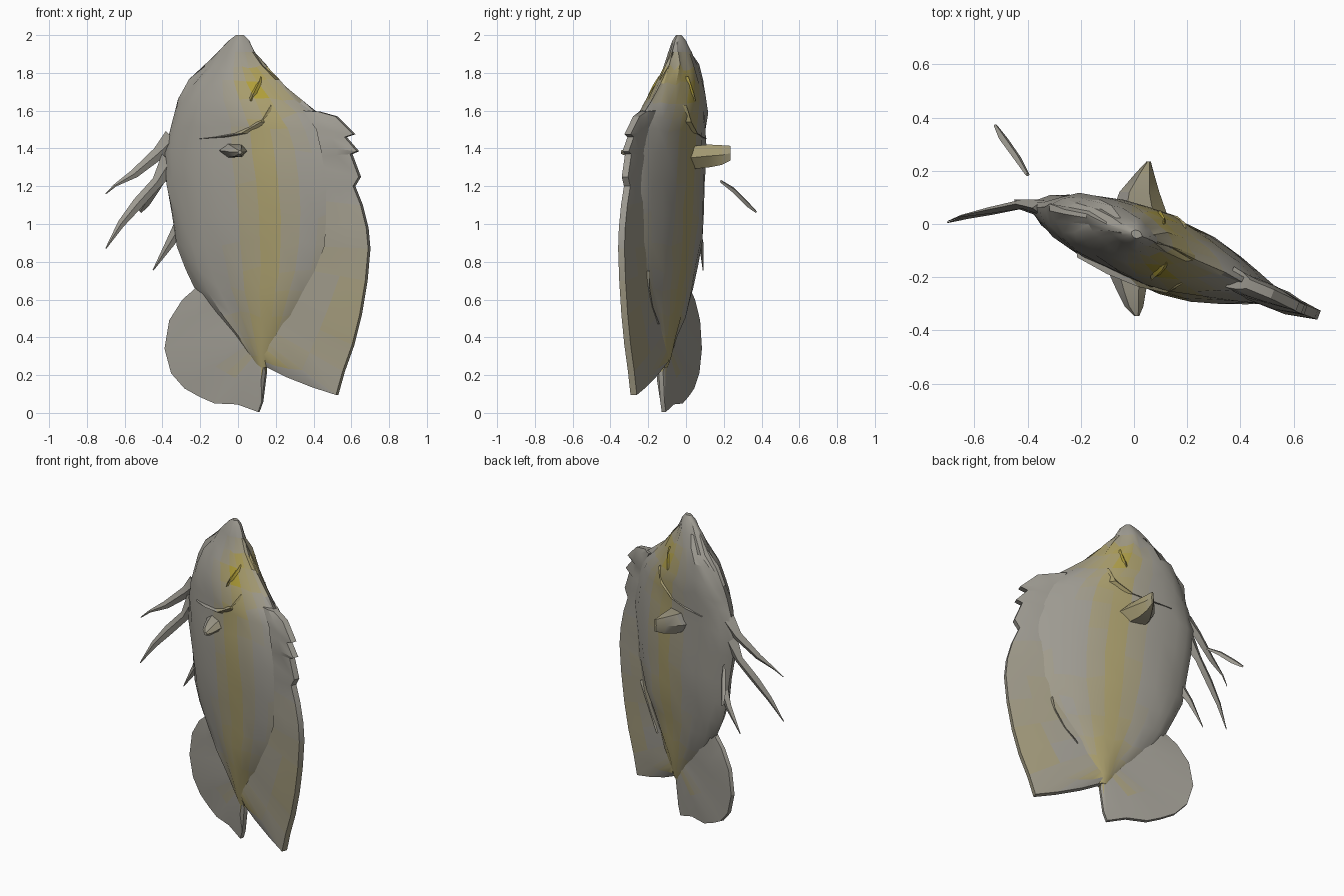
import bpy, bmesh, random
from math import sin, cos, pi, exp
from mathutils import Vector

random.seed(4)
NORMAL = Vector((0.36, 0.93, 0))


def P(x, v, z):
    """Point on the fish's slanted mid-plane, pushed v towards its back side."""
    lean = 0.04 * min(1, max(0, (z - 1.45) / 0.4))
    return Vector((x, -0.075 - 0.385 * x + lean, z)) + NORMAL * v


# Shades from scale grey to yellow
GREY, YELLOW = Vector((0.34, 0.325, 0.285)), Vector((0.43, 0.34, 0.04))
LEVELS = 10
shades = []
for i in range(LEVELS):
    m = bpy.data.materials.new("scale_shade_%d" % i)
    m.diffuse_color = (*GREY.lerp(YELLOW, i / (LEVELS - 1)), 1)
    shades.append(m)


def stripe(c):
    band = 0.6 * exp(-((c.x - 0.15) / 0.12) ** 2) * (0.25 < c.z < 1.85)
    eye = exp(-((c.x - 0.10) / 0.09) ** 2 - ((c.z - 1.73) / 0.12) ** 2)
    dorsal = 0.35 * exp(-((c.x - 0.55) / 0.14) ** 2 - ((c.z - 0.5) / 0.45) ** 2)
    return min(1, max(band, eye, dorsal))


def make(name, verts, faces):
    me = bpy.data.meshes.new(name)
    bm = bmesh.new()
    vs = [bm.verts.new(v) for v in verts]
    for f in faces:
        bm.faces.new([vs[i] for i in f])
    bmesh.ops.recalc_face_normals(bm, faces=bm.faces)
    for f in bm.faces:
        f.material_index = round(stripe(f.calc_center_median()) * (LEVELS - 1))
    bm.to_mesh(me)
    bm.free()
    for m in shades:
        me.materials.append(m)
    ob = bpy.data.objects.new(name, me)
    bpy.context.collection.objects.link(ob)
    bpy.ops.object.select_all(action='DESELECT')
    ob.select_set(True)
    bpy.context.view_layer.objects.active = ob
    bpy.ops.object.shade_smooth_by_angle(angle=0.45)
    return ob


def loft(name, rings):
    n = len(rings[0])
    verts = [v for r in rings for v in r]
    faces = [(k * n + i, k * n + (i + 1) % n, (k + 1) * n + (i + 1) % n, (k + 1) * n + i)
             for k in range(len(rings) - 1) for i in range(n)]
    faces += [tuple(range(n)), tuple(range(len(verts) - n, len(verts)))]
    return make(name, verts, faces)


# Body: lens-shaped sections (z, left x, right x, half thickness)
rows = [(2.0, -0.01, 0.03, 0.015), (1.97, -0.05, 0.06, 0.035), (1.91, -0.105, 0.09, 0.055),
        (1.83, -0.18, 0.15, 0.08), (1.75, -0.26, 0.23, 0.105), (1.65, -0.32, 0.34, 0.125),
        (1.57, -0.335, 0.43, 0.14), (1.5, -0.36, 0.48, 0.135), (1.38, -0.39, 0.53, 0.14),
        (1.22, -0.38, 0.56, 0.14), (1.05, -0.35, 0.56, 0.135), (0.9, -0.325, 0.54, 0.125),
        (0.76, -0.275, 0.5, 0.115), (0.65, -0.22, 0.44, 0.10), (0.52, -0.12, 0.36, 0.08),
        (0.4, -0.02, 0.28, 0.06), (0.3, 0.06, 0.2, 0.045), (0.24, 0.1, 0.17, 0.03)]
SIDES = 26


def depth(s, t, side):
    """Signed half thickness at s (-1 belly .. 1 back); front flank is slimmer."""
    power = 1.2 if s < 0 else (1.6 if side > 0 else 2.2)
    return side * t * (1 - s * s) ** (power / 2)


rings = []
for z, xl, xr, t in rows:
    ring = []
    for i in range(SIDES):
        a = 2 * pi * i / SIDES
        s = cos(a)
        v = depth(s, t, 1 if sin(a) >= 0 else -1)
        v += random.uniform(-0.008, 0.008) * (t > 0.05)
        ring.append(P((xl + xr) / 2 + s * (xr - xl) / 2, v,
                      z + random.uniform(-0.02, 0.02) * (0.35 < z < 1.9)))
    rings.append(ring)
loft("body", rings)


# Fins: wedge strips from an inner edge to a thin outer edge
def fin(name, pairs, root=0.03, tip=0.012):
    rings = []
    for xi, zi, xo, zo in pairs:
        w = random.uniform(-0.008, 0.008)
        xm, zm = (xi + xo) / 2, (zi + zo) / 2
        mid = root * 0.7 + tip * 0.3
        rings.append([P(xi, -root, zi), P(xm, -mid + w, zm), P(xo, -tip, zo),
                      P(xo, tip, zo), P(xm, mid + w, zm), P(xi, root, zi)])
    loft(name, rings)


fin("dorsal_fin", [
    (0.36, 1.6, 0.43, 1.595), (0.4, 1.54, 0.52, 1.57), (0.43, 1.5, 0.615, 1.475),
    (0.44, 1.45, 0.57, 1.46), (0.45, 1.41, 0.635, 1.385), (0.46, 1.36, 0.6, 1.37),
    (0.47, 1.3, 0.645, 1.25), (0.48, 1.2, 0.615, 1.2), (0.48, 1.12, 0.655, 1.1),
    (0.48, 1.0, 0.685, 0.98), (0.47, 0.88, 0.695, 0.87), (0.42, 0.75, 0.68, 0.7),
    (0.35, 0.63, 0.65, 0.52), (0.28, 0.52, 0.61, 0.36), (0.22, 0.42, 0.56, 0.22),
    (0.18, 0.36, 0.525, 0.095), (0.17, 0.33, 0.4, 0.135), (0.155, 0.31, 0.26, 0.19),
    (0.14, 0.3, 0.15, 0.245)], root=0.042, tip=0.018)
fin("tail_fin", [
    (-0.16, 0.66, -0.215, 0.665), (-0.12, 0.6, -0.29, 0.6), (-0.07, 0.53, -0.36, 0.49),
    (-0.02, 0.46, -0.385, 0.34), (0.03, 0.4, -0.35, 0.21), (0.06, 0.36, -0.28, 0.13),
    (0.09, 0.34, -0.2, 0.085), (0.11, 0.32, -0.12, 0.05), (0.12, 0.31, 0.0, 0.045),
    (0.13, 0.3, 0.11, 0.005), (0.135, 0.29, 0.13, 0.06), (0.14, 0.29, 0.15, 0.22)])


# Streamers: thin tapered diamonds along a path of (x, y, z, half width)
def streamer(name, path):
    rings = []
    for x, y, z, w in path:
        c = Vector((x, y, z))
        rings.append([c + Vector((w * 0.7, 0, -w * 0.7)), c + Vector((0, w * 0.5, 0)),
                      c - Vector((w * 0.7, 0, -w * 0.7)), c - Vector((0, w * 0.5, 0))])
    loft(name, rings)


streamer("upper_streamer", [(-0.34, 0.06, 1.45, 0.06), (-0.42, 0.075, 1.375, 0.035),
                            (-0.55, 0.05, 1.265, 0.024), (-0.65, 0.03, 1.205, 0.008),
                            (-0.70, 0.01, 1.16, 0.003)])
streamer("middle_streamer", [(-0.36, 0.06, 1.33, 0.06), (-0.43, 0.07, 1.22, 0.03),
                             (-0.53, 0.05, 1.11, 0.03), (-0.62, 0.03, 1.0, 0.02),
                             (-0.70, 0.005, 0.87, 0.003)])
streamer("lower_streamer", [(-0.3, 0.05, 1.0, 0.04), (-0.36, 0.08, 0.9, 0.025),
                            (-0.45, 0.09, 0.755, 0.003)])
streamer("loose_streamer", [(-0.4, 0.185, 1.225, 0.012), (-0.44, 0.25, 1.18, 0.022),
                            (-0.49, 0.32, 1.11, 0.024), (-0.52, 0.37, 1.065, 0.01)])


# Pectoral fins: short stubs standing out from each flank
def stub(name, path):
    rings = [[Vector((x + w * cos(k * pi / 3), y, z + h * sin(k * pi / 3)))
              for k in range(6)] for x, y, z, w, h in path]
    loft(name, rings)


stub("front_pectoral_fin", [(-0.02, -0.15, 1.39, 0.09, 0.045), (-0.01, -0.25, 1.385, 0.055, 0.035),
                            (0.0, -0.31, 1.38, 0.035, 0.025), (0.01, -0.345, 1.38, 0.01, 0.01)])
stub("back_pectoral_fin", [(0.02, 0.02, 1.35, 0.11, 0.07), (0.02, 0.12, 1.36, 0.075, 0.07),
                           (0.04, 0.19, 1.365, 0.035, 0.06), (0.055, 0.235, 1.375, 0.008, 0.045)])


# Raised details lying on both flanks: folded fin ridge, gill edge, eye
def skin(x, z, side):
    for (z1, l1, r1, t1), (z0, l0, r0, t0) in zip(rows, rows[1:]):
        if z0 <= z <= z1:
            f = (z - z0) / (z1 - z0)
            l, r, t = l0 + f * (l1 - l0), r0 + f * (r1 - r0), t0 + f * (t1 - t0)
            s = max(-0.97, min(0.97, (2 * x - l - r) / (r - l)))
            return depth(s, t, side)


def ridge(name, path, side, lift=0.012):
    rings = []
    for x, z, w in path:
        u = x - side * 0.03
        rings.append([P(u + d, skin(u + d, z, side) + side * h, z)
                      for d, h in ((-w, -0.012), (0, lift), (w, -0.012))])
    loft(name, rings)


for label, side in (("front", -1), ("back", 1)):
    ridge(label + "_folded_fin", [(0.47, 0.75, 0.005), (0.45, 0.67, 0.025),
                                  (0.39, 0.56, 0.03), (0.32, 0.47, 0.005)], side, 0.02)
    ridge(label + "_gill_edge", [(0.18, 1.63, 0.01), (0.14, 1.54, 0.04), (0.04, 1.48, 0.05),
                                 (-0.08, 1.46, 0.04), (-0.2, 1.45, 0.01)], side)
    ridge(label + "_eye", [(0.11, 1.78, 0.005), (0.105, 1.74, 0.022),
                           (0.09, 1.69, 0.03), (0.08, 1.65, 0.005)], side)
